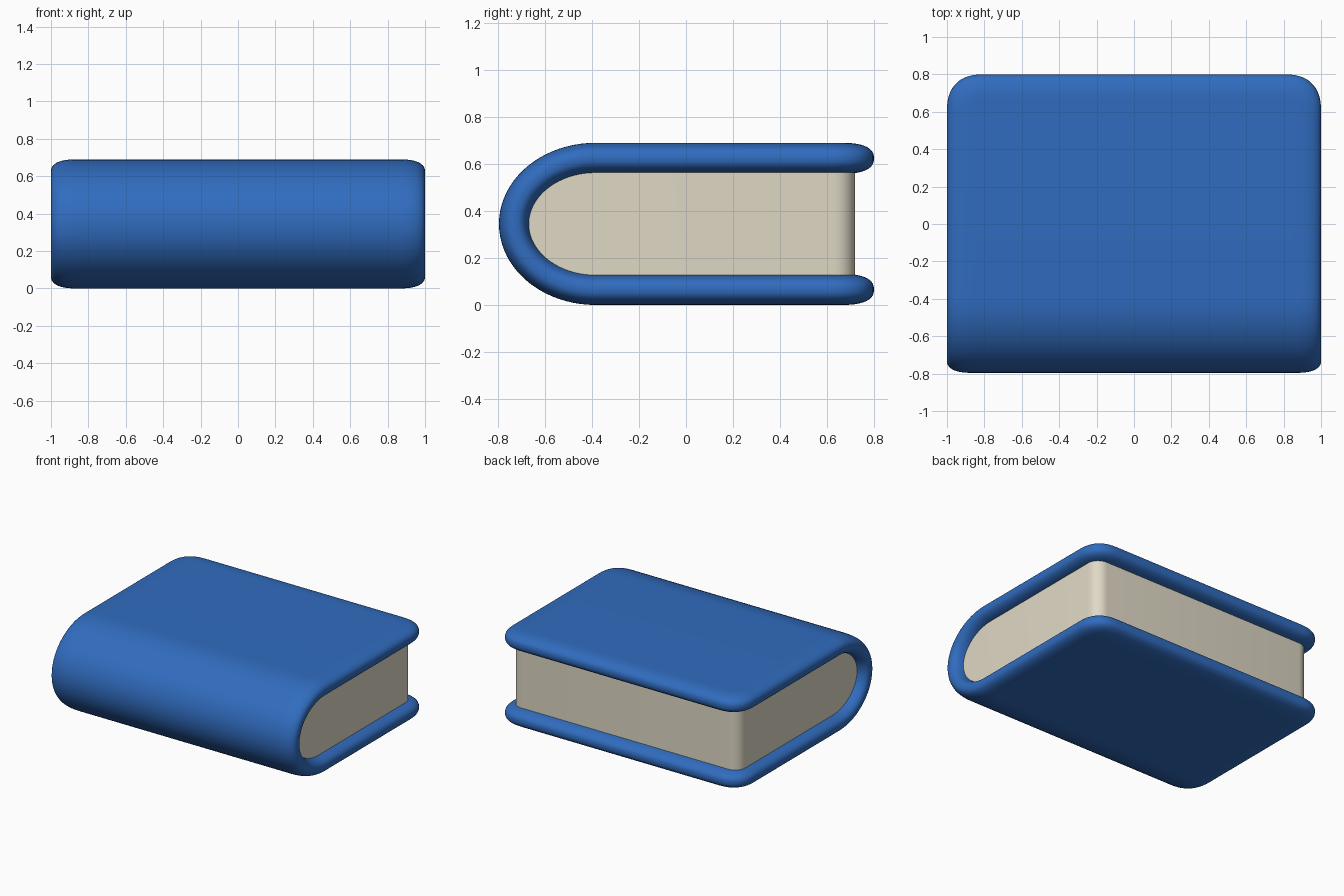
import bpy, bmesh, math

if "Cube" in bpy.data.objects:
    bpy.data.objects.remove(bpy.data.objects["Cube"])

MID, HALF = 0.345, 0.066       # mid height of the book, half board thickness
RISE, DEPTH, Y0 = 0.279, 0.345, -0.385   # spine curve semi-axes and its start
R, W, P = 0.2, 0.14, 2.5       # corner radius, edge rounding width, roundness


def material(name, col):
    m = bpy.data.materials.new(name)
    m.diffuse_color = (*col, 1)
    m.use_nodes = True
    m.node_tree.nodes["Principled BSDF"].inputs["Base Color"].default_value = m.diffuse_color
    return m


def finish(name, bm, mat):
    bmesh.ops.recalc_face_normals(bm, faces=bm.faces)
    me = bpy.data.meshes.new(name)
    bm.to_mesh(me)
    bm.free()
    me.materials.append(mat)
    ob = bpy.data.objects.new(name, me)
    bpy.context.collection.objects.link(ob)
    bpy.context.view_layer.objects.active = ob
    ob.select_set(True)
    return ob


def spine(n=40):
    """Points (y, z, normal y, normal z) around the spine, bottom to top."""
    pts = []
    for i in range(n + 1):
        a = -math.pi / 2 + math.pi * i / n
        c, s = math.cos(a), math.sin(a)
        ny, nz = -c / DEPTH, s / RISE
        l = math.hypot(ny, nz)
        pts.append((Y0 - DEPTH * c, MID + RISE * s, ny / l, nz / l))
    return pts


blue = material("cover blue", (0.03, 0.15, 0.52))
cream = material("page cream", (0.74, 0.69, 0.56))

# Cover: one bent sheet with a pillow-rounded rim
N = 14
steps = [R * (1 - math.cos(k * math.pi / 2 / N)) for k in range(N + 1)]
path = [(0.8 - e, MID - RISE, 0, -1) for e in steps]
path += spine()
path += [(0.8 - e, MID + RISE, 0, 1) for e in reversed(steps)]

bm = bmesh.new()
for side in (1, -1):
    rows = []
    for y, z, ny, nz in path:
        q = max(y - (0.8 - R), 0)
        width = 1 - R + max(R ** P - q ** P, 0) ** (1 / P)
        xs = [-(width - e) for e in steps] + [width - e for e in reversed(steps)]
        row = []
        for x in xs:
            p = max(abs(x) - (1 - R), 0)
            d = R - (p ** P + q ** P) ** (1 / P)
            t = 1 - min(max(d / W, 0), 1)
            h = side * HALF * max(1 - t ** P, 0) ** (1 / P)
            row.append(bm.verts.new((x, y + ny * h, z + nz * h)))
        rows.append(row)
    for a, b in zip(rows, rows[1:]):
        for i in range(len(a) - 1):
            bm.faces.new((a[i], a[i + 1], b[i + 1], b[i]))
bmesh.ops.remove_doubles(bm, verts=bm.verts, dist=1e-5)
cover = finish("cover", bm, blue)
for poly in cover.data.polygons:
    poly.use_smooth = True

# Page block: prism filling the inside of the cover
inset = HALF - 0.008
outline = [(y - ny * inset, z - nz * inset) for y, z, ny, nz in spine()]
outline = [(0.72, outline[0][1])] + outline + [(0.72, outline[-1][1])]
bm = bmesh.new()
face = bm.faces.new([bm.verts.new((-0.93, y, z)) for y, z in outline])
ext = bmesh.ops.extrude_face_region(bm, geom=[face])
for v in ext["geom"]:
    if isinstance(v, bmesh.types.BMVert):
        v.co.x = 0.93
corners = [e for e in bm.edges if all(v.co.y > 0.7 for v in e.verts)
           and abs(e.verts[0].co.x - e.verts[1].co.x) < 0.01]
bmesh.ops.bevel(bm, geom=corners, offset=0.09, segments=8, profile=0.5,
                affect='EDGES')
pages = finish("pages", bm, cream)
cover.select_set(False)
bpy.ops.object.shade_smooth_by_angle(angle=math.radians(30))
